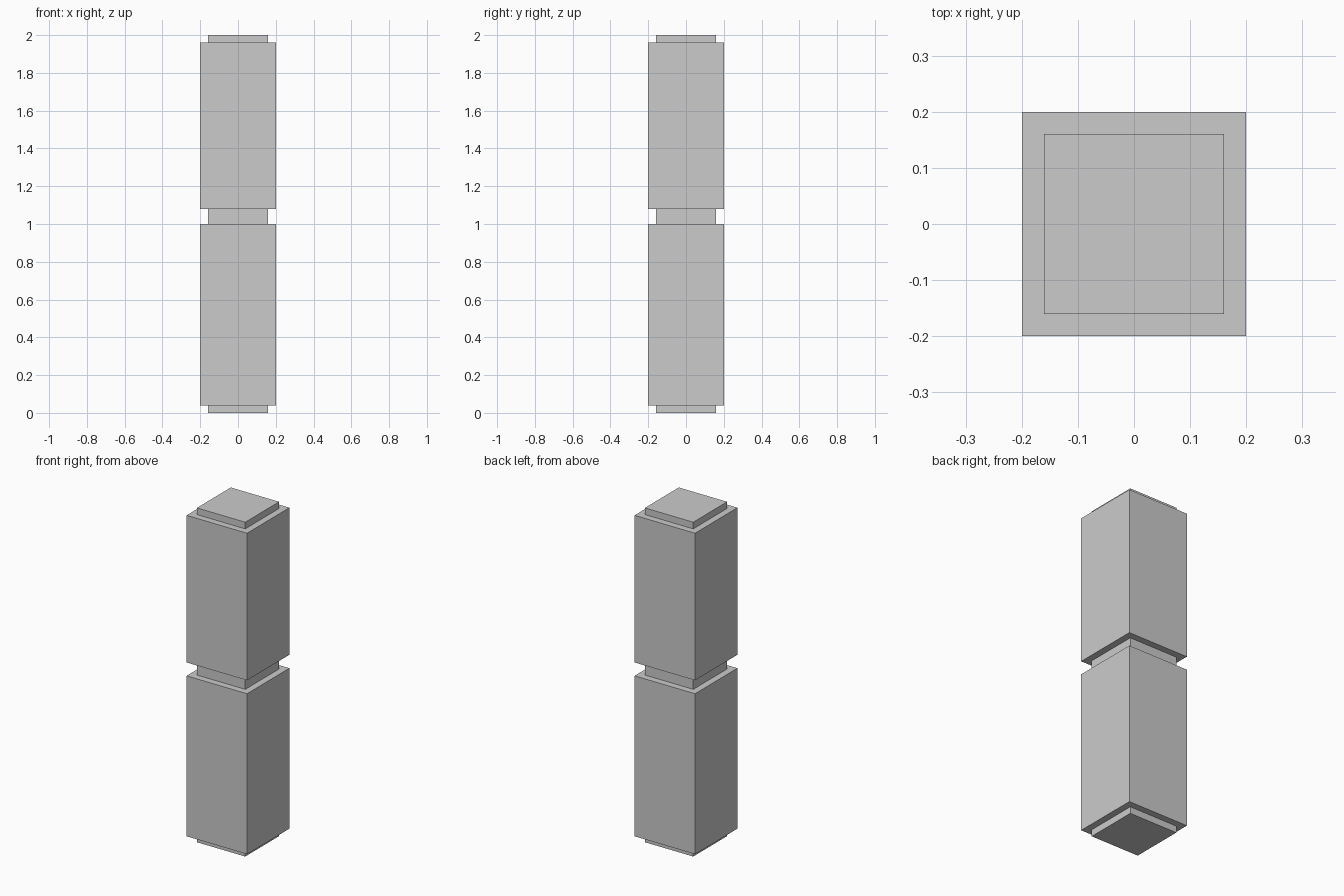
import bpy

if "Cube" in bpy.data.objects:
    bpy.data.objects.remove(bpy.data.objects["Cube"])


def block(name, half_width, z0, z1):
    """Square block centred on the z axis, spanning z0 to z1."""
    bpy.ops.mesh.primitive_cube_add(size=1, location=(0, 0, (z0 + z1) / 2))
    ob = bpy.context.object
    ob.name = name
    ob.scale = (2 * half_width, 2 * half_width, z1 - z0)
    bpy.ops.object.transform_apply(location=False, rotation=False, scale=True)
    return ob


# Narrow core, visible as the foot, the middle neck and the cap
block("core_post", 0.16, 0.0, 2.0)

# Two wide blocks around the core
block("lower_block", 0.20, 0.04, 1.0)
block("upper_block", 0.20, 1.08, 1.96)
